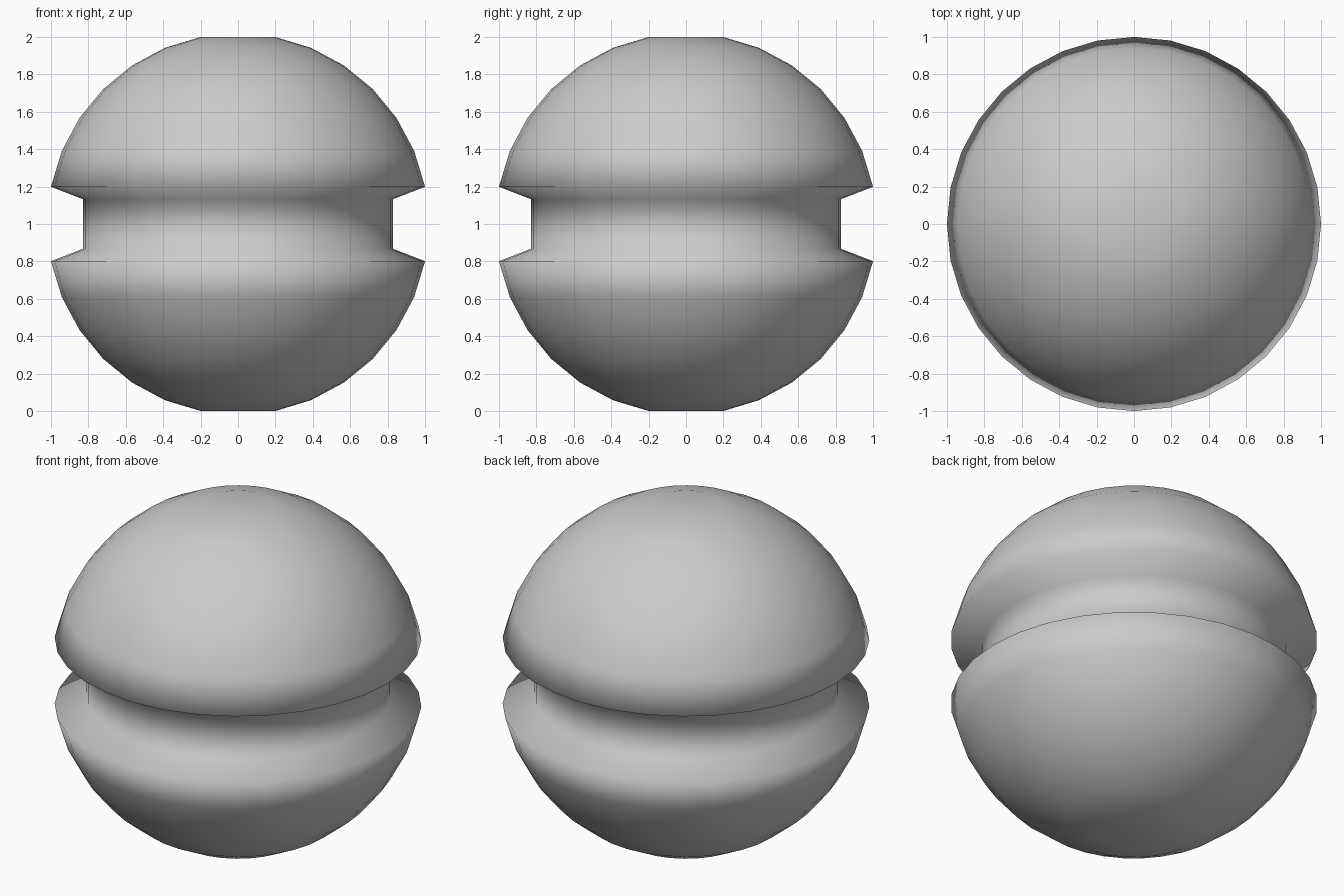
import bpy, bmesh, math

if "Cube" in bpy.data.objects:
    bpy.data.objects.remove(bpy.data.objects["Cube"])

SEGMENTS = 32
STEP = math.pi / 16          # ring spacing of the dome
R = 1 / math.cos(STEP)       # scaled so the flattened caps sit one unit from centre

# Upper half profile (radius, height): dome rings, then the groove wall
upper = [(R * math.sin(i * STEP), R * math.cos(i * STEP)) for i in range(1, 8)]
upper.append((0.83, 0.133))
profile = upper + [(r, -z) for r, z in reversed(upper)]

# Grooved ball: profile lathed around z with flat caps at both poles
bm = bmesh.new()
rings = []
for r, z in profile:
    rings.append([bm.verts.new((r * math.cos(a), r * math.sin(a), z + 1))
                  for a in (2 * math.pi * k / SEGMENTS for k in range(SEGMENTS))])
for a, b in zip(rings, rings[1:]):
    for k in range(SEGMENTS):
        n = (k + 1) % SEGMENTS
        bm.faces.new((a[k], b[k], b[n], a[n]))
for ring, z in ((rings[0], 2), (rings[-1], 0)):
    pole = bm.verts.new((0, 0, z))
    for k in range(SEGMENTS):
        bm.faces.new((ring[k], ring[(k + 1) % SEGMENTS], pole))
bmesh.ops.recalc_face_normals(bm, faces=bm.faces)
for f in bm.faces:
    f.smooth = True          # smooth everywhere, including the groove rims

mesh = bpy.data.meshes.new("grooved_ball")
bm.to_mesh(mesh)
bm.free()
bpy.context.collection.objects.link(bpy.data.objects.new("grooved_ball", mesh))
